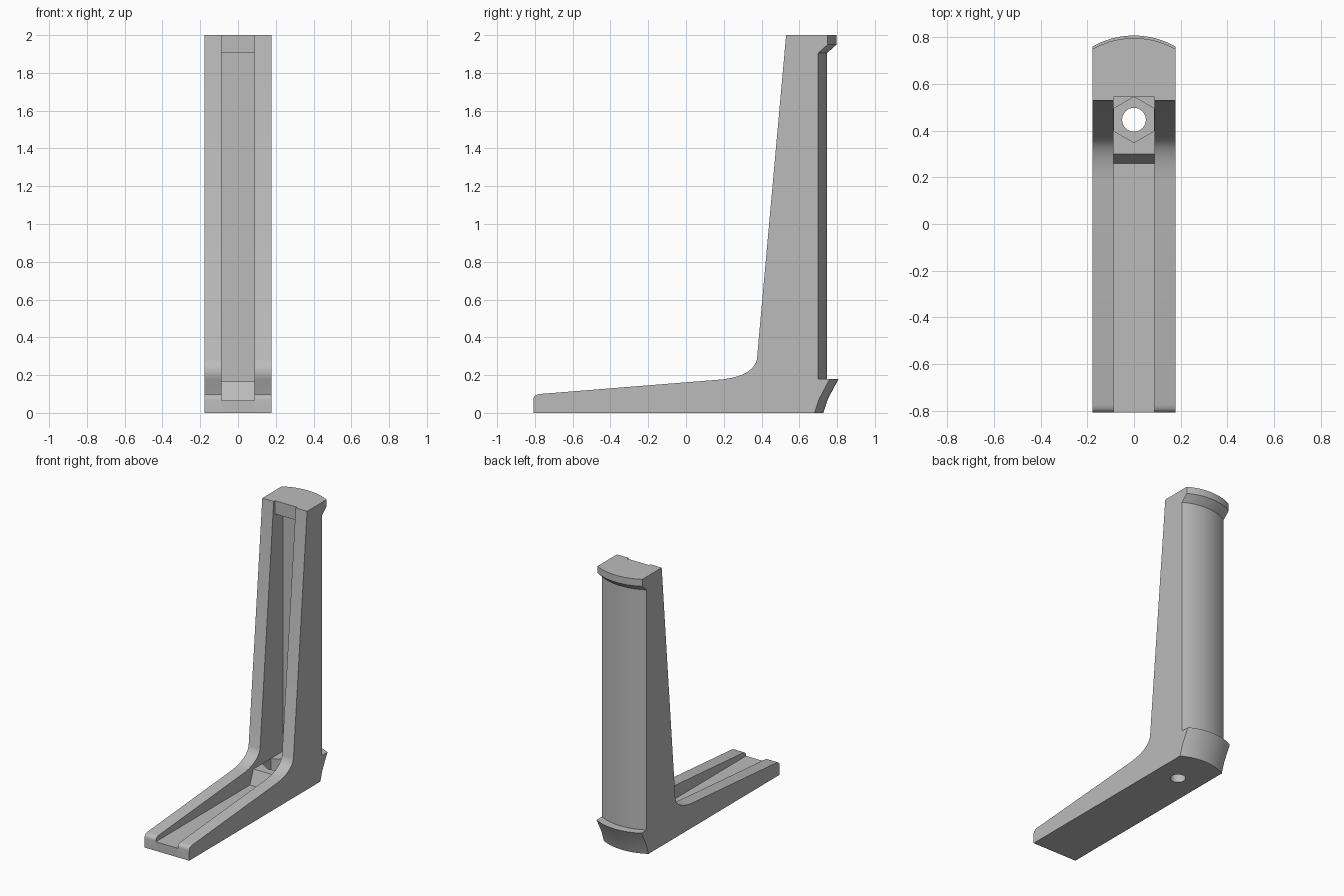
import bpy, bmesh, math

cube = bpy.data.objects.get("Cube")
if cube:
    bpy.data.objects.remove(cube, do_unlink=True)

HALF_W = 0.178     # half the bracket width
BULGE = 0.047      # how far the rounded back swells at the middle
SLOT = 0.0875      # half the channel width

grey = bpy.data.materials.new("plain grey")
grey.use_nodes = True
grey.diffuse_color = (0.5, 0.5, 0.5, 1)
grey.node_tree.nodes["Principled BSDF"].inputs["Base Color"].default_value = (0.5, 0.5, 0.5, 1)


def loft(name, front, back, half, steps, bulge=0.0):
    """Sweep a side profile across x; the back points follow a round arc."""
    bm = bmesh.new()
    rows = []
    radius = (half ** 2 + bulge ** 2) / (2 * bulge) if bulge else 0
    for i in range(steps + 1):
        x = half * (2 * i / steps - 1)
        off = math.sqrt(radius ** 2 - x * x) - (radius - bulge) if bulge else 0
        pts = list(front) + [(y + off, z) for y, z in back]
        rows.append([bm.verts.new((x, y, z)) for y, z in pts])
    n = len(rows[0])
    for a, b in zip(rows, rows[1:]):
        for j in range(n):
            k = (j + 1) % n
            bm.faces.new((a[j], a[k], b[k], b[j]))
    bm.faces.new(rows[0])
    bm.faces.new(rows[-1])
    bmesh.ops.recalc_face_normals(bm, faces=bm.faces)
    mesh = bpy.data.meshes.new(name)
    bm.to_mesh(mesh)
    bm.free()
    obj = bpy.data.objects.new(name, mesh)
    bpy.context.collection.objects.link(obj)
    mesh.materials.append(grey)
    return obj


def bezier(p, q, r, steps):
    """Points along a quadratic curve from p to r, pulled toward q."""
    ts = [i / steps for i in range(steps + 1)]
    return [tuple((1 - t) ** 2 * a + 2 * t * (1 - t) * b + t * t * c
                  for a, b, c in zip(p, q, r)) for t in ts]


def prism(name, sides, radius, z0, z1):
    """Upright prism at the bolt position, with a corner toward the back."""
    bpy.ops.mesh.primitive_cylinder_add(vertices=sides, radius=radius, depth=z1 - z0,
                                        location=(0, 0.447, (z0 + z1) / 2))
    obj = bpy.context.object
    obj.name = name
    obj.data.materials.append(grey)
    return obj


# L-shaped body: rounded toe, sloping foot, curved inner corner, leaning column
front = [(0.53, 2.0)]
front += bezier((0.375, 0.28), (0.35, 0.195), (0.19, 0.177), 10)
front += bezier((-0.775, 0.1), (-0.808, 0.095), (-0.808, 0.07), 5)
front += [(-0.808, 0)]
# rounded back with a lip at the top and a flared heel
back = [(0.68, 0), (0.705, 0.075), (0.761, 0.18), (0.70, 0.18),
        (0.70, 1.905), (0.75, 1.95), (0.75, 2.0)]
body = loft("bracket_body", front, back, HALF_W, 32, BULGE)

# Channel with a raised bolt seat and a closed top
channel = loft("channel_cutter",
               [(-1, 0.065), (0.26, 0.065), (0.30, 0.165), (0.635, 0.165),
                (0.635, 1.905), (0.545, 1.905), (0.545, 2.2), (-1, 2.2)], [], SLOT, 1)
# Hexagonal nut pocket and bolt hole
pocket = prism("nut_pocket_cutter", 6, 0.098, 0.08, 0.3)
hole = prism("bolt_hole_cutter", 32, 0.051, -0.1, 0.3)

for cutter in (channel, pocket, hole):
    cutter.hide_render = True
    mod = body.modifiers.new(cutter.name, 'BOOLEAN')
    mod.operation = 'DIFFERENCE'
    mod.solver = 'EXACT'
    mod.object = cutter

# Bake the cuts, then discard the cutters
graph = bpy.context.evaluated_depsgraph_get()
cut_mesh = bpy.data.meshes.new_from_object(body.evaluated_get(graph))
body.modifiers.clear()
body.data = cut_mesh
for cutter in (channel, pocket, hole):
    bpy.data.objects.remove(cutter, do_unlink=True)

bpy.ops.object.select_all(action='DESELECT')
body.select_set(True)
bpy.context.view_layer.objects.active = body
bpy.ops.object.shade_smooth_by_angle(angle=math.radians(25))
